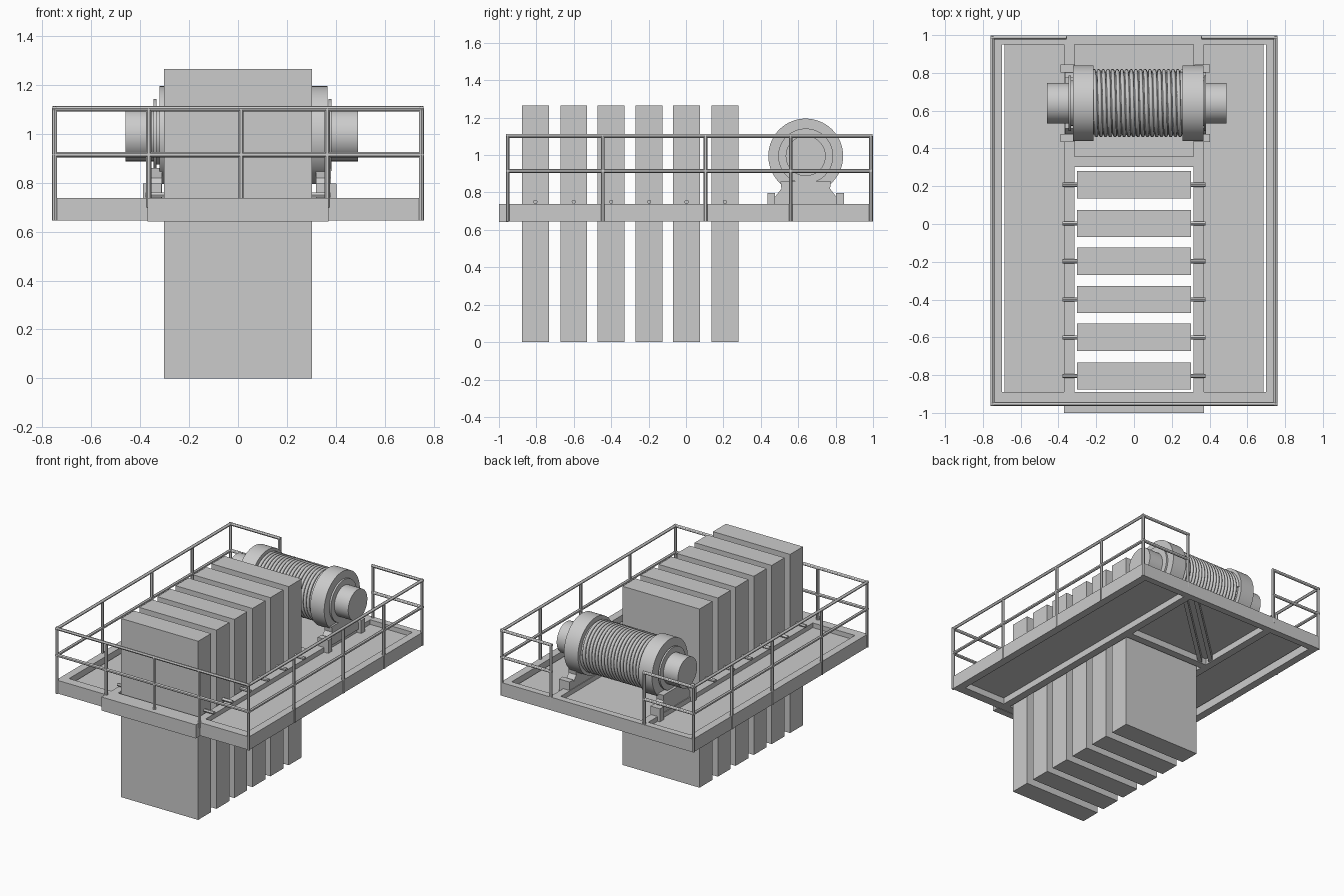
import bpy, bmesh, math
from mathutils import Vector

if "Cube" in bpy.data.objects:
    bpy.data.objects.remove(bpy.data.objects["Cube"])


def finish(name, bm, smooth=False):
    bmesh.ops.recalc_face_normals(bm, faces=bm.faces)
    me = bpy.data.meshes.new(name)
    bm.to_mesh(me)
    bm.free()
    ob = bpy.data.objects.new(name, me)
    bpy.context.collection.objects.link(ob)
    if smooth:
        bpy.ops.object.select_all(action='DESELECT')
        ob.select_set(True)
        bpy.context.view_layer.objects.active = ob
        bpy.ops.object.shade_smooth_by_angle(angle=math.radians(30))
    return ob


def box(name, x0, x1, y0, y1, z0, z1):
    bm = bmesh.new()
    bmesh.ops.create_cube(bm, size=1)
    for v in bm.verts:
        v.co = ((x0 + x1) / 2 + v.co.x * (x1 - x0),
                (y0 + y1) / 2 + v.co.y * (y1 - y0),
                (z0 + z1) / 2 + v.co.z * (z1 - z0))
    return finish(name, bm)


def rod(name, a, b, r, sides=12):
    a, b = Vector(a), Vector(b)
    d = b - a
    bm = bmesh.new()
    bmesh.ops.create_cone(bm, cap_ends=True, segments=sides,
                          radius1=r, radius2=r, depth=d.length)
    m = d.to_track_quat('Z', 'Y').to_matrix().to_4x4()
    m.translation = (a + b) / 2
    bm.transform(m)
    return finish(name, bm, True)


def extrude_x(name, pts, x0, x1):
    bm = bmesh.new()
    f = bm.faces.new([bm.verts.new((x0, y, z)) for y, z in pts])
    new = bmesh.ops.extrude_face_region(bm, geom=[f])['geom']
    bmesh.ops.translate(bm, vec=(x1 - x0, 0, 0),
                        verts=[v for v in new if isinstance(v, bmesh.types.BMVert)])
    return finish(name, bm)


Z0, Z1 = 0.645, 0.738          # deck frame bottom and top
P0, P1 = 0.69, 0.705           # deck plates
SLABS = [-0.805, -0.60, -0.40, -0.197, 0.003, 0.208]

# hanging slabs with their support pins
for i, y in enumerate(SLABS):
    box(f"slab_{i+1}", -0.302, 0.302, y - 0.072, y + 0.072, 0, 1.265)
    for s in (-1, 1):
        rod(f"slab_pin_{i+1}", (s * 0.295, y, 0.75), (s * 0.378, y, 0.75), 0.011)

# deck frame beams, mirrored left and right
for s in (-1, 1):
    def sx(name, a, b, *rest):
        box(name, min(s * a, s * b), max(s * a, s * b), *rest)
    sx("outer_beam", 0.70, 0.755, -0.955, 0.997, Z0, Z1)
    sx("inner_beam", 0.316, 0.37, -0.90, 0.96, Z0, Z1)
    sx("walkway_plate", 0.36, 0.686, -0.915, 0.955, P0, P1)
box("front_beam", -0.71, 0.71, -0.955, -0.89, Z0, Z1)
for s in (-1, 1):
    box("walkway_end_infill", min(s*.37, s*.70), max(s*.37, s*.70), -0.93, -0.91, P0, P1)
box("back_beam", -0.71, 0.71, 0.95, 0.997, Z0, Z1)
box("cross_beam", -0.32, 0.32, 0.303, 0.357, Z0, Z1)
box("winch_floor_plate", -0.32, 0.32, 0.35, 0.955, P0, P1)
box("front_fascia", -0.37, 0.37, -1.0, -0.95, Z0 - 0.003, Z1)

# diagonal brace pair under the winch floor
for off in (-0.035, 0.035):
    b = box("diagonal_brace", -0.42, 0.42, off - 0.014, off + 0.014, -0.02, 0.02)
    b.location = (0, 0.653, 0.672)
    b.rotation_euler = (0, 0, math.atan2(0.59, 0.63))

# guard rail: posts
R = 0.0105
RX, RF, RB = 0.75, -0.953, 0.988
TOP, MID = 1.103, 0.915
for s in (-1, 1):
    for y in (RF, -0.445, 0.105, 0.56, RB):
        rod("side_post", (s * RX, y, Z0), (s * RX, y, TOP), R)
    rod("front_post", (s * 0.365, RF, 0.70), (s * 0.365, RF, TOP), R)
    rod("back_post", (s * 0.365, RB, 0.70), (s * 0.365, RB, TOP), R)
rod("front_middle_post", (0.013, RF, 0.70), (0.013, RF, TOP), R)

# guard rail: two levels of horizontal rails, open in the middle of the back
for n, z in (("top_rail", TOP), ("mid_rail", MID)):
    e = R * 0.8
    rod(n + "_front", (-RX - e, RF, z), (RX + e, RF, z), R)
    for s in (-1, 1):
        rod(n + "_side", (s * RX, RF - e, z), (s * RX, RB + e, z), R)
        rod(n + "_back", (s * (RX + e), RB, z), (s * 0.357, RB, z), R)

# winch drum body
CY, CZ = 0.64, 0.995


def disc(name, x0, x1, r, sides=64):
    rod(name, (x0, CY, CZ), (x1, CY, CZ), r, sides)


disc("drum_core", -0.22, 0.265, 0.166)
disc("drum_flange_left", -0.322, -0.215, 0.2)
disc("drum_flange_right", 0.258, 0.367, 0.2)
disc("hub_left", -0.34, -0.315, 0.12)
disc("hub_right", 0.36, 0.378, 0.12)
disc("bearing_disc_left", -0.346, -0.334, 0.147)
disc("bearing_disc_right", 0.37, 0.382, 0.147)
disc("motor_left", -0.46, -0.33, 0.107)
disc("motor_right", 0.375, 0.49, 0.107)

# rope wound on the drum
turns, steps = 19, 40
cu = bpy.data.curves.new("rope", 'CURVE')
cu.dimensions = '3D'
cu.bevel_depth = 0.0105
cu.bevel_resolution = 2
cu.use_fill_caps = True
sp = cu.splines.new('POLY')
n = turns * steps
sp.points.add(n)
for i in range(n + 1):
    a = 2 * math.pi * i / steps
    sp.points[i].co = (-0.212 + 0.468 * i / n, CY + 0.17 * math.cos(a),
                       CZ + 0.17 * math.sin(a), 1)
sp.use_smooth = True
bpy.context.collection.objects.link(bpy.data.objects.new("rope", cu))

# winch pedestals and foot blocks
half = [(0.165, Z1 - 0.01), (0.165, 0.775), (0.13, 0.82), (0.135, 0.86)]
saddle = [(CY + y, z) for y, z in half] + [(CY - y, z) for y, z in reversed(half)]
for side, x0, x1, f0, f1 in (("left", -0.365, -0.31, -0.388, -0.312),
                             ("right", 0.32, 0.38, 0.32, 0.403)):
    extrude_x(f"pedestal_{side}", saddle, x0, x1)
    for s in (-1, 1):
        y = CY + s * 0.184
        box(f"pedestal_foot_{side}", f0, f1, y - 0.021, y + 0.021, Z1 - 0.04, 0.797)
